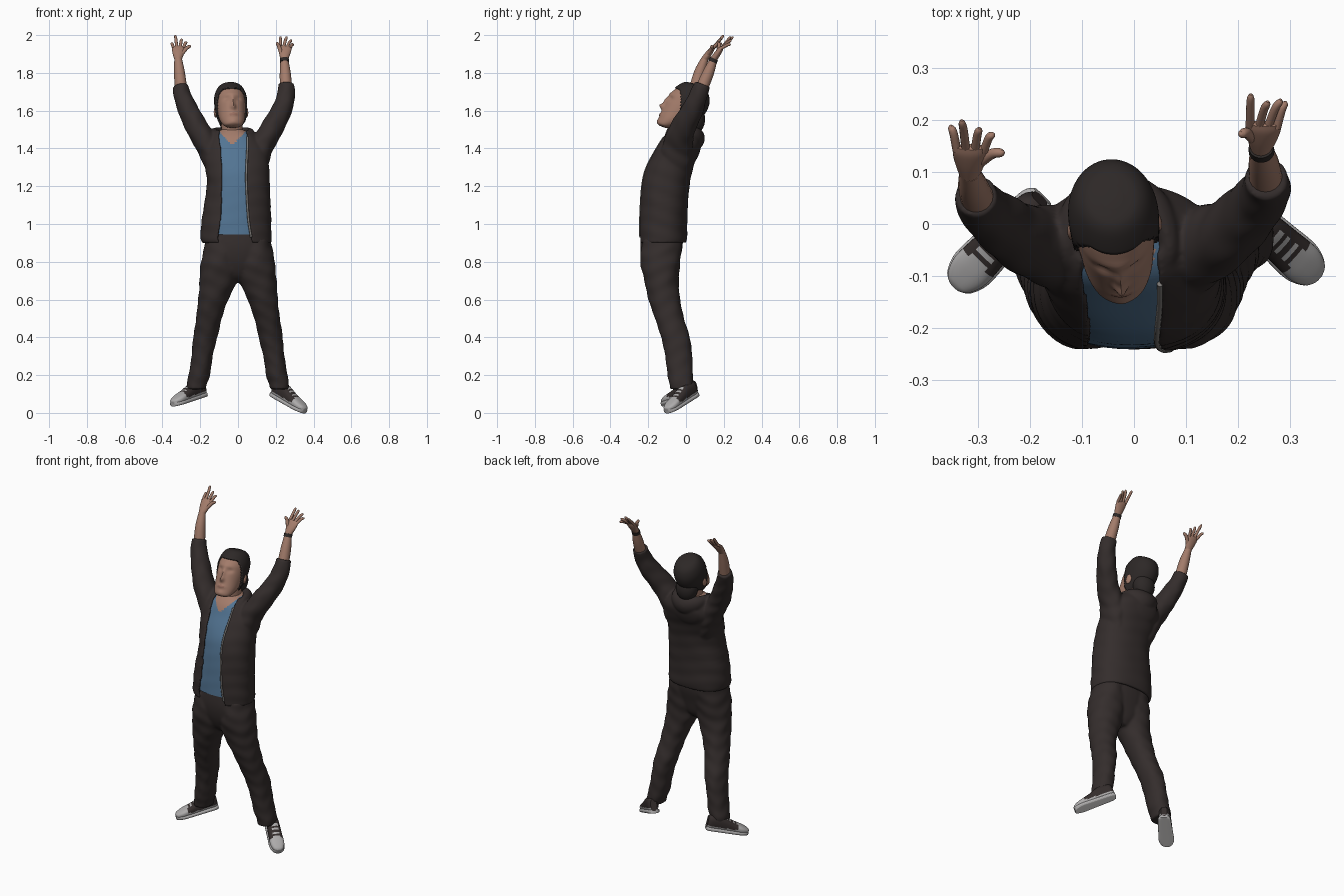
import bpy, bmesh, math
from mathutils import Vector, Matrix

cube = bpy.data.objects.get("Cube")
if cube:
    bpy.data.objects.remove(cube)

X, Y, Z = Vector((1, 0, 0)), Vector((0, 1, 0)), Vector((0, 0, 1))


def material(name, *rgb):
    m = bpy.data.materials.new(name)
    m.diffuse_color = (*rgb, 1)
    m.use_nodes = True
    bsdf = m.node_tree.nodes["Principled BSDF"]
    bsdf.inputs["Base Color"].default_value = (*rgb, 1)
    bsdf.inputs["Roughness"].default_value = 0.8
    return m


cloth = material("dark cloth", 0.034, 0.026, 0.025)
hair_mat = material("dark hair", 0.026, 0.021, 0.020)
skin = material("skin", 0.365, 0.2, 0.145)
lip_mat = material("lips", 0.31, 0.155, 0.115)
blue = material("blue shirt", 0.085, 0.175, 0.29)
rubber = material("light rubber", 0.42, 0.41, 0.41)
sole_mat = material("pale sole", 0.85, 0.83, 0.82)
zip_mat = material("zip grey", 0.2, 0.19, 0.18)


def spline(keys, steps):
    """Catmull-Rom samples through rows of numbers."""
    rows = []
    for i in range(len(keys) - 1):
        quad = [keys[max(i - 1, 0)], keys[i], keys[i + 1], keys[min(i + 2, len(keys) - 1)]]
        for k in range(steps):
            t = k / steps
            rows.append([b + t / 2 * (c - a + t * (2*a - 5*b + 4*c - d + t * (3*(b - c) + d - a)))
                         for a, b, c, d in zip(*quad)])
    return rows + [list(keys[-1])]


def finish(name, verts, faces, mat, matrix=None):
    mesh = bpy.data.meshes.new(name)
    mesh.from_pydata(verts, [], faces)
    bm = bmesh.new()
    bm.from_mesh(mesh)
    bmesh.ops.recalc_face_normals(bm, faces=bm.faces)
    bm.to_mesh(mesh)
    bm.free()
    if matrix:
        mesh.transform(matrix)
    mesh.materials.append(mat)
    obj = bpy.data.objects.new(name, mesh)
    bpy.context.collection.objects.link(obj)
    bpy.ops.object.select_all(action="DESELECT")
    obj.select_set(True)
    bpy.context.view_layer.objects.active = obj
    bpy.ops.object.shade_smooth_by_angle(angle=math.radians(50))
    return obj


def loft(name, keys, mat, axis=None, ref=X, seg=20, steps=5, power=1.0, fold=0.0, matrix=None, shape=None):
    """Skin oval rings (x, y, z, half width, half depth); two extra numbers open the front."""
    rows = spline(keys, steps)
    is_open = len(rows[0]) > 5
    bend = lambda v, p: math.copysign(abs(v) ** p, v)
    pts = [Vector(r[:3]) for r in rows]
    verts = []
    for i, r in enumerate(rows):
        t = axis or (pts[min(i + 1, len(pts) - 1)] - pts[max(i - 1, 0)]).normalized()
        s = (ref - t * ref.dot(t)).normalized()
        o = t.cross(s)
        start, end = 0, math.tau
        if is_open:
            left, right = [math.acos(bend(max(-0.97, min(0.97, (g - r[0]) / r[3])), 1 / power)) for g in r[5:7]]
            start, end = math.tau - right, 2 * math.tau - left
        for k in range(seg):
            a = start + (end - start) * k / (seg - 1 if is_open else seg)
            f = 1 + fold * (math.sin(pts[i].z * 75 + 2 * math.sin(a * 2)) + 0.6 * math.sin(a * 5 + pts[i].z * 31))
            v = pts[i] + s * (r[3] * f * bend(math.cos(a), power)) + o * (r[4] * f * bend(math.sin(a), power))
            verts.append(shape(v) if shape else v)
    n = len(rows)
    faces = [(i*seg + k, i*seg + (k + 1) % seg, (i + 1)*seg + (k + 1) % seg, (i + 1)*seg + k)
             for i in range(n - 1) for k in range(seg - 1 if is_open else seg)]
    if not is_open:
        faces += [list(range(seg)), list(range((n - 1) * seg, n * seg))]
    return finish(name, verts, faces, mat, matrix)


def ball(name, size, mat, matrix):
    bm = bmesh.new()
    bmesh.ops.create_uvsphere(bm, u_segments=24, v_segments=16, radius=1)
    verts = [Vector(a * b for a, b in zip(v.co, size)) for v in bm.verts]
    faces = [[v.index for v in f.verts] for f in bm.faces]
    bm.free()
    return finish(name, verts, faces, mat, matrix)


def merge(parts, voxel):
    """Fuse overlapping parts into one seamless garment."""
    bpy.ops.object.select_all(action="DESELECT")
    for obj in parts:
        obj.select_set(True)
    bpy.context.view_layer.objects.active = parts[0]
    bpy.ops.object.join()
    remesh = parts[0].modifiers.new("fuse", "REMESH")
    remesh.mode = "VOXEL"
    remesh.voxel_size = voxel
    remesh.use_smooth_shade = True
    soften = parts[0].modifiers.new("soften", "SMOOTH")
    soften.iterations = 4


def paint(obj, mat, rule):
    obj.data.materials.append(mat)
    for p in obj.data.polygons:
        if rule(p.center):
            p.material_index = 1


# Jacket, open at the front, over the shirt
torso = [(-.005, -.125, .90, .176, .118, -.10, .075), (-.01, -.124, .93, .181, .123, -.105, .07),
         (-.008, -.122, 1.03, .176, .122, -.09, .055), (.002, -.11, 1.2, .16, .121, -.085, .045),
         (-.005, -.088, 1.3, .162, .12, -.085, .045), (-.015, -.045, 1.4, .165, .112, -.09, .05),
         (-.022, -.03, 1.46, .13, .094, -.1, .05), (-.028, -.022, 1.495, .082, .07, -.095, .045)]
jacket = loft("jacket", torso, cloth, axis=Z, seg=72, steps=8, power=.87, fold=.008)
shell = jacket.modifiers.new("thickness", "SOLIDIFY")
shell.thickness = 0.014
shell.offset = 0
bpy.ops.object.modifier_apply(modifier=shell.name)
inner = [(x, y, max(z, .945), w * .93, d * .945) for x, y, z, w, d, *_ in torso[1:-1]] + [(-.03, -.022, 1.5, .056, .058)]
shirt = loft("shirt", inner, blue, axis=Z, seg=96, steps=12, power=.87, fold=.003)
paint(shirt, skin, lambda c: c.z > 1.415 + abs(c.x + .03) * 1.1)

# Zip teeth down the left jacket front
path = []
for x, y, z, w, d, _, edge in torso[1:-1]:
    u = abs(edge - x) / w
    path.append((edge, y - d * (1 - u ** (2 / .87)) ** (.87 / 2) - .003, z, .006, .006))
loft("left_zip", path, zip_mat, seg=8, steps=8)

# Hood bunched round the neck
hood = [loft("hood_collar", [(.05, -.115, 1.43, .012, .012), (.07, -.05, 1.47, .03, .02), (.04, .035, 1.47, .042, .03),
                             (-.03, .065, 1.455, .052, .034), (-.105, .035, 1.47, .042, .03), (-.13, -.05, 1.47, .03, .02),
                             (-.105, -.115, 1.43, .012, .012)], cloth, ref=Z, steps=8, fold=.03),
        ball("hood_bag", (.1, .032, .085), cloth, Matrix.Translation((-.03, .045, 1.4)) @ Matrix.Rotation(-.25, 4, "X"))]

# Trousers: pelvis and mirrored legs
trousers = [loft("trousers", [(0, -.125, .97, .155, .108), (0, -.13, .88, .178, .112), (-.003, -.134, .8, .16, .098),
                              (-.003, -.128, .73, .09, .075), (-.003, -.12, .69, .03, .04)],
                 cloth, axis=-Z, seg=40, power=.9)]
leg = [(.085, -.125, .92, .085, .106), (.093, -.135, .8, .102, .106), (.105, -.13, .7, .099, .091),
       (.131, -.114, .6, .08, .084), (.154, -.088, .5, .068, .077), (.173, -.055, .4, .064, .076),
       (.19, -.039, .3, .056, .072), (.205, -.03, .2, .057, .067), (.216, -.025, .16, .054, .064),
       (.22, -.025, .125, .05, .06)]
for side, sign in (("left", 1), ("right", -1)):
    trousers.append(loft(side + "_trouser_leg", [(x * sign, *rest) for x, *rest in leg], cloth, axis=-Z,
                         seg=32, steps=8, fold=.02, power=.95))
merge(trousers, .008)

# Shoes: canvas upper with pale toe cap, rim and laces, and a sole
shoe = [(0, .045, .018, .035), (.02, .047, .031, .042), (.08, .047, .035, .044), (.14, .036, .038, .032),
        (.2, .028, .04, .022), (.235, .022, .028, .015), (.247, .02, .012, .008)]
feet = {"left": ((.18, .055, .092), (.335, -.085, .008)), "right": ((-.175, .055, .09), (-.345, -.12, .036))}
for side, (heel, toe) in feet.items():
    d = (Vector(toe) - Vector(heel)).normalized()
    across = d.cross(Z).normalized()
    frame = Matrix((across, d, across.cross(d))).transposed().to_4x4()
    frame.translation = heel
    to_foot = frame.inverted()

    def is_pale(c):
        p = to_foot @ c
        lace = p.y > .09 and abs(p.x) < .02 and int(p.y / .012) % 2 == 0
        return p.y > .177 or p.z < .03 or lace

    upper = loft(side + "_shoe", [(0, y, z, w, h) for y, z, w, h in shoe], cloth, axis=Y, seg=40, steps=12, power=.8, matrix=frame)
    paint(upper, rubber, is_pale)
    sole = loft(side + "_sole", [(0, y, .009, w + .004, .012) for y, z, w, h in shoe], rubber, axis=Y, seg=32, power=.6, matrix=frame)
    paint(sole, sole_mat, lambda c: (to_foot @ c).z < .002)

# Raised sleeves and forearms
sleeves = {
    "right": [(-.1, -.075, 1.23, .045, .07), (-.125, -.06, 1.33, .06, .085), (-.155, -.045, 1.41, .065, .08),
              (-.212, -.03, 1.5, .06, .068), (-.262, .005, 1.6, .054, .058), (-.295, .035, 1.68, .046, .048),
              (-.305, .055, 1.73, .041, .043)],
    "left": [(.09, -.075, 1.23, .045, .07), (.105, -.06, 1.33, .06, .085), (.125, -.045, 1.41, .062, .08),
             (.177, -.02, 1.5, .06, .068), (.23, .032, 1.6, .054, .058), (.254, .065, 1.68, .048, .048),
             (.255, .088, 1.74, .042, .043)]}
arms = {
    "right": [(-.3, .045, 1.7, .033, .033), (-.31, .072, 1.8, .029, .03), (-.317, .1, 1.875, .02, .019)],
    "left": [(.255, .08, 1.71, .033, .033), (.25, .118, 1.8, .029, .03), (.245, .148, 1.875, .02, .019)]}
garment = [jacket, *hood]
for side in arms:
    garment.append(loft(side + "_sleeve", sleeves[side], cloth, seg=32, steps=8, fold=.022))
    loft(side + "_forearm", arms[side], skin)
merge(garment, .0065)
loft("wrist_band", [(.246, .14, 1.857, .025, .024), (.245, .148, 1.875, .024, .023)], hair_mat)


# Hands with spread fingers
def hand(side, palm, tips, thumb):
    wrist, palm = Vector(arms[side][-1][:3]), Vector(palm)
    at = lambda t: wrist.lerp(palm, t)
    loft(side + "_palm", [(*at(-.1), .019, .018), (*at(.4), .029, .017), (*at(.85), .034, .013),
                          (*at(1.08), .03, .007)], skin)

    def digit(name, base, tip, r):
        tip = Vector(tip)
        knuckle = base.lerp(tip, .55) + Vector((0, .006, .006))
        loft(name, [(*base, r, r), (*knuckle, r * .95, r * .95), (*base.lerp(tip, .9), r * .8, r * .8),
                    (*tip, r * .3, r * .3)], skin, ref=X if abs((tip - base).normalized().x) < .8 else Y, seg=12)

    for i, tip in enumerate(tips):
        digit(f"{side}_finger_{i + 1}", at(.92) + X * (-.026 + .0173 * i), tip, .0085)
    digit(side + "_thumb", at(.35) + X * math.copysign(.016, -palm.x), thumb, .0105)


hand("right", (-.315, .145, 1.935), [(-.353, .19, 1.957), (-.332, .2, 2.0), (-.298, .185, 1.98), (-.272, .175, 1.965)],
     (-.252, .14, 1.945))
hand("left", (.25, .19, 1.935), [(.225, .25, 1.992), (.258, .236, 1.992), (.283, .24, 1.975), (.292, .236, 1.952)],
     (.206, .175, 1.962))

# Neck and head, tipped back and turned a little
loft("neck", [(-.028, -.02, 1.4, .066, .066), (-.03, -.022, 1.47, .057, .06), (-.035, -.025, 1.58, .058, .064)], skin, seg=32)
tilt = (Matrix.Translation((-.037, -.008, 1.624)) @ Matrix.Rotation(math.radians(6), 4, "Z")
        @ Matrix.Rotation(math.radians(-22), 4, "X"))
skull = [(-.145, -.07, .022, .018), (-.134, -.063, .046, .038), (-.1, -.04, .063, .063), (-.05, -.014, .072, .088),
         (0, .002, .077, .101), (.05, .01, .077, .097), (.09, .014, .064, .076), (.112, .012, .043, .05), (.12, .01, .012, .015)]
# Face relief: centre x, z, spread x, z, height
relief = [(0, -.046, .012, .014, .02), (0, -.015, .01, .03, .011), (0, .033, .05, .012, .004), (0, -.126, .022, .014, .004),
          (0, -.088, .022, .009, .006), (.031, .009, .016, .012, -.008), (-.031, .009, .016, .012, -.008)]


def face_shape(v):
    if v.y < -.02:
        v.y -= sum(h * math.exp(-((v.x - x) / sx) ** 2 - ((v.z - z) / sz) ** 2) for x, z, sx, sz, h in relief)
    return v


head = loft("head", [(0, y, z, w, d) for z, y, w, d in skull], skin, axis=Z, seg=80, steps=8, matrix=tilt, shape=face_shape)
to_head = tilt.inverted()
paint(head, lip_mat, lambda c: (lambda p: p.y < -.05 and (p.x / .023) ** 2 + ((p.z + .088) / .009) ** 2 < 1)(to_head @ c))
for side, sign in (("left", 1), ("right", -1)):
    ball(side + "_ear", (.009, .018, .028), skin, tilt @ Matrix.Translation((sign * .082, .018, -.03)) @ Matrix.Rotation(sign * .25, 4, "Z"))

# Short hair: an outer cap trimmed along the hairline, and the nape
hair = loft("hair", [(0, y + .003, z * 1.07, w + .009, d + .009) for z, y, w, d in skull], hair_mat, axis=Z, seg=80, steps=10)
bm = bmesh.new()
bm.from_mesh(hair.data)


def below_hairline(p):
    t = max(0, min(1, (p.y + .07) / .09))
    return p.z < .074 - .18 * t * t * (3 - 2 * t)


bmesh.ops.delete(bm, geom=[f for f in bm.faces if below_hairline(f.calc_center_median())], context="FACES")
bm.to_mesh(hair.data)
bm.free()
hair.data.transform(tilt)
cap = hair.modifiers.new("thickness", "SOLIDIFY")
cap.thickness = 0.01
ball("nape_hair", (.066, .058, .08), hair_mat, Matrix.Translation((-.036, .043, 1.555)))
